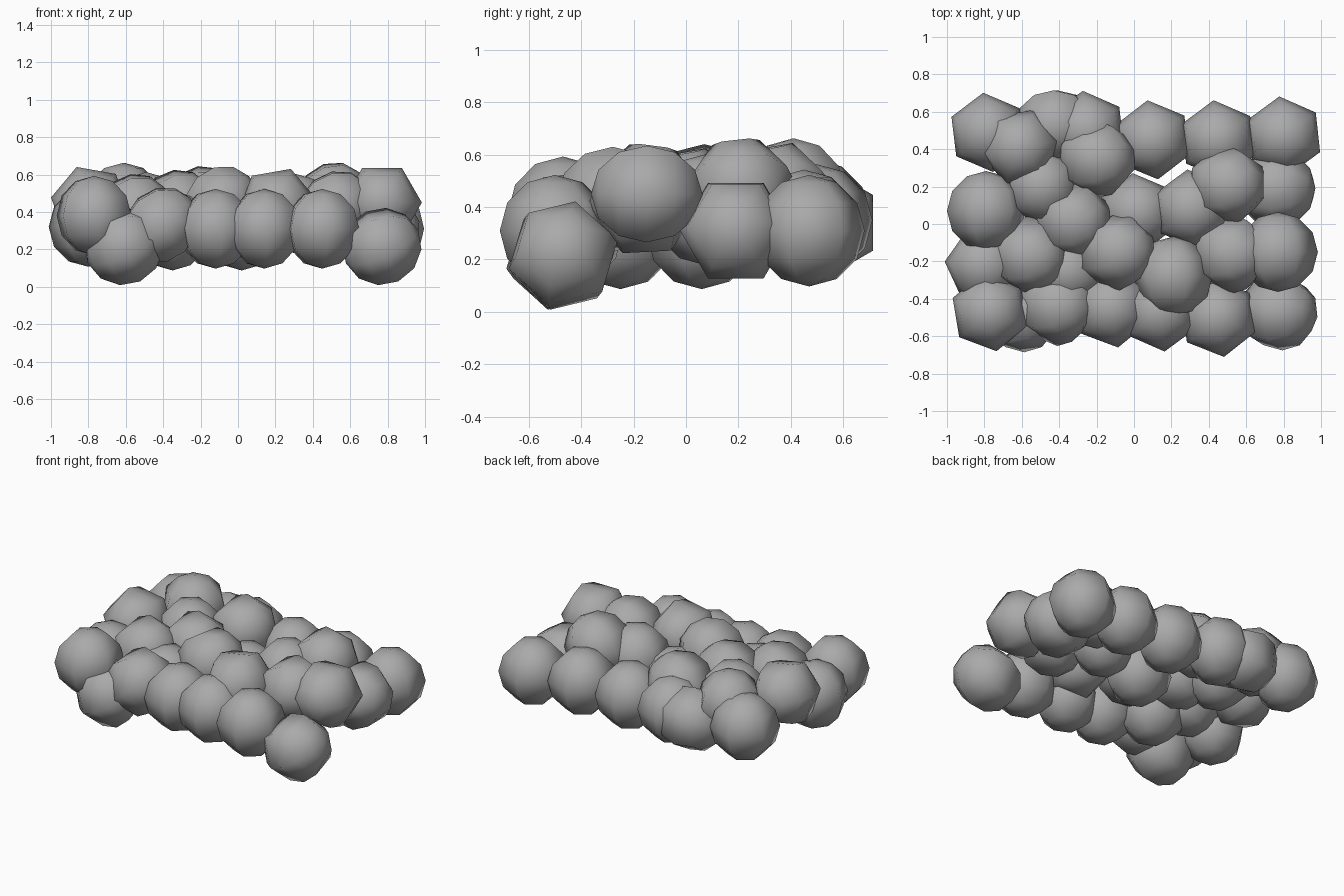
import bpy
import math
import random
from mathutils import Euler

random.seed(4)
RADIUS = 0.213

cube = bpy.data.objects.get("Cube")
if cube:
    bpy.data.objects.remove(cube, do_unlink=True)

# Single plain grey for every ball
grey = bpy.data.materials.new("mid_grey")
grey.use_nodes = True
colour = (0.4, 0.4, 0.4, 1)
grey.diffuse_color = colour
grey.node_tree.nodes["Principled BSDF"].inputs["Base Color"].default_value = colour


def add_ball(name, centre, tip=0, lean=0, spin=0):
    """Six-sided smooth ball: spun on its pole, leant sideways, tipped forward."""
    bpy.ops.mesh.primitive_uv_sphere_add(
        segments=6, ring_count=6, radius=RADIUS, location=centre)
    ball = bpy.context.object
    ball.name = name
    ball.data.name = name
    ball.rotation_mode = 'ZYX'
    angles = [math.radians(a) for a in (tip, lean, spin)]
    ball.rotation_euler = Euler(angles, 'ZYX')
    ball.data.materials.append(grey)
    ball.data.shade_smooth()
    return ball


def upright(name, centres, spin=8):
    """Balls with vertical poles and a slightly varied spin."""
    for centre in centres:
        add_ball(name, centre, spin=spin + random.uniform(-2, 2))


def leaning(name, centres):
    """Balls with poles leaning sideways at a random angle."""
    for centre in centres:
        add_ball(name, centre, tip=random.uniform(-12, 12),
                 lean=random.uniform(40, 55))


# Back row
upright("back_row_ball", [
    (-.78, .49, .37), (-.25, .5, .35), (.1, .45, .33),
    (.45, .45, .33), (.8, .47, .31)])
add_ball("back_row_ball", (-.42, .53, .34), lean=85, spin=30)

# Upper back balls
upright("upper_back_ball", [(-.61, .41, .45)], spin=40)
leaning("upper_back_ball", [(-.2, .35, .44), (.5, .21, .46)])

# Balls lying on their side along the middle
add_ball("middle_end_ball", (-.79, .07, .44), tip=90, spin=20)
add_ball("middle_end_ball", (.77, -.15, .45), tip=90, spin=30)
add_ball("middle_front_ball", (.21, -.28, .43), tip=90, spin=-20)
add_ball("middle_low_ball", (.76, .19, .31), lean=80)

# Middle rows
upright("middle_ball", [
    (-.49, .2, .4), (.02, .06, .3), (.31, .08, .39), (-.35, -.25, .3)])
upright("middle_low_ball", [(-.8, -.22, .32)], spin=26)
leaning("middle_ball", [
    (-.33, .02, .42), (-.56, -.17, .4), (-.09, -.15, .44), (.52, -.16, .42)])

# Front row
upright("front_row_ball", [
    (-.77, -.47, .38), (-.12, -.45, .31),
    (.14, -.47, .31), (.45, -.5, .31)])
leaning("front_row_ball", [(-.41, -.44, .33)])

# Low front foot balls
add_ball("low_front_ball", (.77, -.47, .215), lean=65, spin=15)
add_ball("low_front_ball", (-.61, -.48, .215), lean=65, spin=15)
